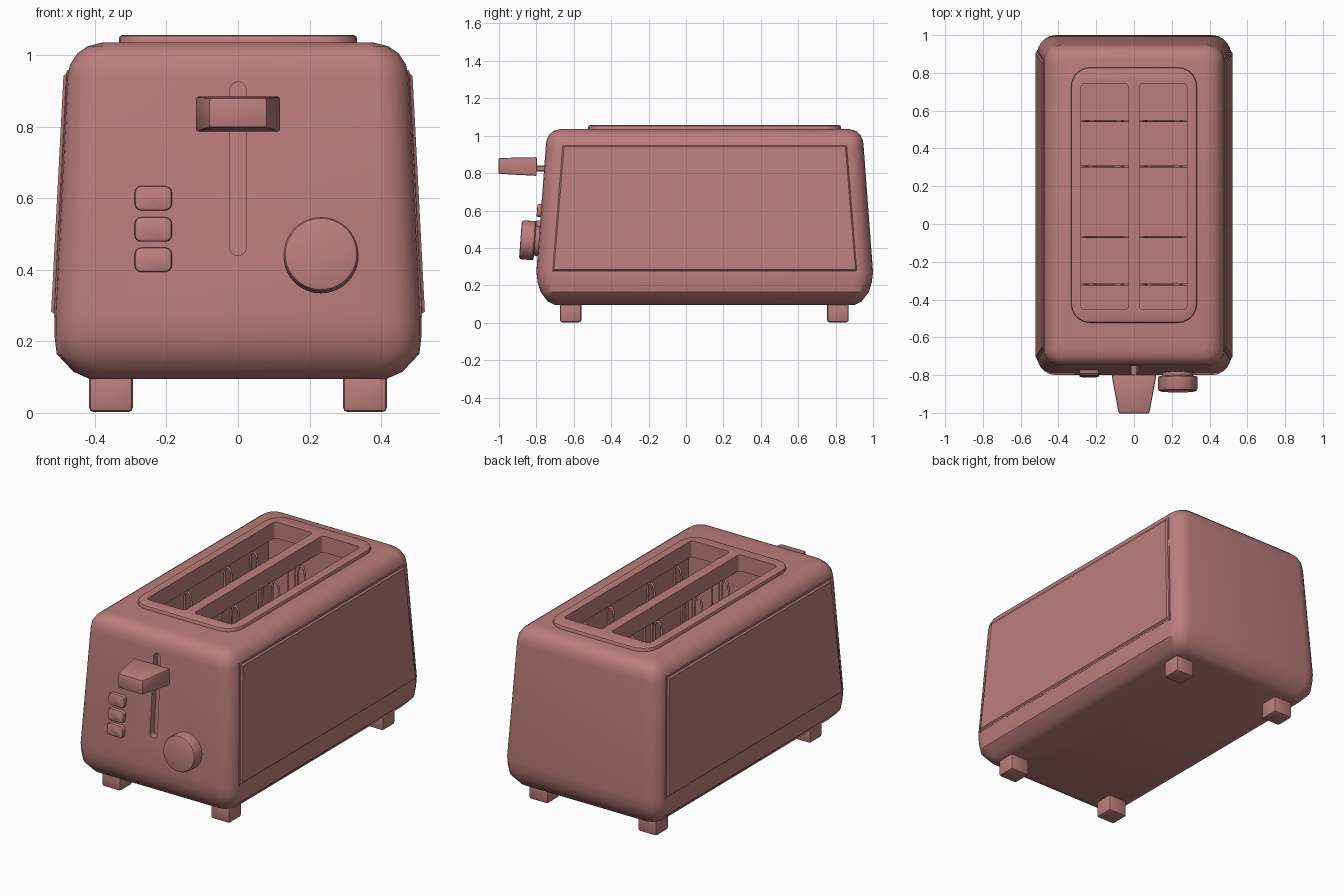
import bpy, bmesh, math
from mathutils import Vector, Matrix

if "Cube" in bpy.data.objects:
    bpy.data.objects.remove(bpy.data.objects["Cube"])

TILT = -math.radians(4.2)
mat = bpy.data.materials.new("dusty_red")
mat.diffuse_color = (0.50, 0.21, 0.20, 1)
mat.use_nodes = True
mat.node_tree.nodes["Principled BSDF"].inputs["Base Color"].default_value = mat.diffuse_color


def front_y(z):
    return -0.80 + (z - 0.27) * 0.0735


def side_x(z):
    return 0.513 - (z - 0.27) * 0.0522


def finish(name, bm, smooth=True):
    bmesh.ops.recalc_face_normals(bm, faces=bm.faces)
    me = bpy.data.meshes.new(name)
    bm.to_mesh(me)
    bm.free()
    ob = bpy.data.objects.new(name, me)
    bpy.context.collection.objects.link(ob)
    me.materials.append(mat)
    if smooth:
        smooth_shade(ob)
    return ob


def smooth_shade(ob):
    bpy.ops.object.select_all(action='DESELECT')
    ob.select_set(True)
    bpy.context.view_layer.objects.active = ob
    bpy.ops.object.shade_smooth_by_angle(angle=math.radians(35))


def rounded_rect(hx, hy, r, n=5):
    pts = []
    for i, (sx, sy) in enumerate([(1, 1), (-1, 1), (-1, -1), (1, -1)]):
        for k in range(n + 1):
            a = math.pi / 2 * (i + k / n)
            pts.append((sx * (hx - r) + r * math.cos(a), sy * (hy - r) + r * math.sin(a)))
    return pts


def loft(name, rings, smooth=True):
    bm = bmesh.new()
    vs = [[bm.verts.new(p) for p in ring] for ring in rings]
    n = len(vs[0])
    for a, b in zip(vs, vs[1:]):
        for i in range(n):
            bm.faces.new((a[i], a[(i + 1) % n], b[(i + 1) % n], b[i]))
    bm.faces.new(vs[0])
    bm.faces.new(vs[-1])
    return finish(name, bm, smooth)


def box(name, centre, size, bevel=0.0, segs=3, tilt=0.0, taper=None):
    bm = bmesh.new()
    bmesh.ops.create_cube(bm, size=1)
    for v in bm.verts:
        v.co = Vector(v.co[i] * size[i] for i in range(3))
        if taper and v.co.y < 0:
            v.co.x *= taper[0]
            v.co.z *= taper[1]
    if bevel:
        bmesh.ops.bevel(bm, geom=bm.edges[:], offset=bevel, segments=segs, profile=0.5, affect='EDGES')
    bm.transform(Matrix.Translation(centre) @ Matrix.Rotation(tilt, 4, 'X'))
    return finish(name, bm)


def cut(ob, cutter):
    bpy.context.view_layer.objects.active = ob
    m = ob.modifiers.new("cut", 'BOOLEAN')
    m.operation, m.solver, m.object = 'DIFFERENCE', 'EXACT', cutter
    bpy.ops.object.modifier_apply(modifier=m.name)


# Tapered body shell: z, half width, half depth, corner radius
profile = [(0.095, 0.415, 0.80, 0.05), (0.115, 0.46, 0.84, 0.07), (0.165, 0.507, 0.878, 0.09),
           (0.215, 0.513, 0.893, 0.10), (0.27, 0.513, 0.90, 0.10), (0.94, 0.478, 0.85, 0.09),
           (0.975, 0.469, 0.846, 0.085), (1.005, 0.449, 0.832, 0.075),
           (1.025, 0.42, 0.81, 0.06), (1.035, 0.38, 0.775, 0.05)]
body = loft("body", [[(x, y + 0.1, z) for x, y in rounded_rect(hx, hy, r)]
                     for z, hx, hy, r in profile])

# Raised rim plate around the bread slots
rim = loft("slot_rim", [[(x, y + 0.153, z) for x, y in rounded_rect(0.333 - d, 0.676 - d, 0.10 - d)]
                        for z, d in [(1.02, 0), (1.047, 0), (1.053, 0.003), (1.056, 0.01)]])

# Hollow inside, two bread slots, lever track
cutters = [box("cavity_cutter", (0, 0.13, 0.56), (0.78, 1.42, 0.80))]
for s in (-1, 1):
    ring = rounded_rect(0.125, 0.597, 0.018, 3)
    cutters.append(loft("slot_cutter", [[(x + s * 0.155, y + 0.145, z) for x, y in ring]
                                        for z in (0.9, 1.2)]))
track = [(x, z + 0.6825) for x, z in rounded_rect(0.023, 0.2425, 0.0229, 6)]
cutters.append(loft("track_cutter", [[(x, front_y(z) + d, z) for x, z in track] for d in (-0.1, 0.04)]))
for c in cutters:
    cut(body, c)
for c in cutters[1:3]:
    cut(rim, c)
for c in cutters:
    bpy.data.objects.remove(c)
smooth_shade(body)
smooth_shade(rim)

# Side panels, standing slightly proud of the body
for s, side in ((1, "right"), (-1, "left")):
    rings = []
    for off, d in [(-0.015, 0), (0.001, 0), (0.002, 0.009), (0.010, 0.016)]:
        lo, hi = 0.268 + d, 0.958 - d
        corners = [(-0.722 + d, lo), (0.922 - d, lo), (0.868 - d, hi), (-0.668 + d, hi)]
        rings.append([(s * (side_x(z) + off), y, z) for y, z in corners])
    loft(side + "_panel", rings, smooth=False)

# Feet
for sx in (-1, 1):
    for y, end in ((-0.617, "front"), (0.812, "back")):
        box(end + "_foot", (sx * 0.355, y, 0.055), (0.122, 0.115, 0.105), 0.012, 2)

# Lever handle and stem
box("lever_handle", (0, -0.90, 0.837), (0.238, 0.205, 0.10), 0.008, 2, math.radians(-1), (0.68, 0.84))
box("lever_stem", (0, -0.765, 0.825), (0.036, 0.10, 0.03), 0.004, 1)

# Three buttons
for z in (0.428, 0.513, 0.60):
    base = rounded_rect(0.052, 0.034, 0.018, 4)
    loft("button", [[(-0.237 + x * k, front_y(z + v * k) + d, z + v * k) for x, v in base]
                    for d, k in [(0.01, 1), (-0.014, 1), (-0.019, 0.96), (-0.021, 0.88)]])

# Browning knob, turned profile along the front face normal
knob_frame = Matrix.Translation((0.232, front_y(0.44), 0.437)) @ Matrix.Rotation(TILT, 4, 'X')
knob = [(0.02, 0.08), (-0.02, 0.08), (-0.02, 0.10), (-0.026, 0.105), (-0.088, 0.104),
        (-0.095, 0.100), (-0.098, 0.092)]
loft("knob", [[knob_frame @ Vector((r * math.cos(a * math.tau / 40), d, r * math.sin(a * math.tau / 40)))
               for a in range(40)] for d, r in knob])

# Wire bread guards inside each slot
half = [(0.145, 0.80), (0.145, 0.92), (0.137, 0.945), (0.122, 0.953), (0.107, 0.94),
        (0.10, 0.90), (0.095, 0.32), (0.085, 0.30)]
path = half + [(-x, z) for x, z in reversed(half)]
for s in (-1, 1):
    for y in (-0.32, -0.07, 0.305, 0.545):
        cu = bpy.data.curves.new("bread_guard", 'CURVE')
        cu.dimensions = '3D'
        cu.bevel_depth, cu.bevel_resolution, cu.use_fill_caps = 0.006, 1, True
        sp = cu.splines.new('POLY')
        sp.points.add(len(path) - 1)
        for p, (x, z) in zip(sp.points, path):
            p.co = (x + s * 0.155, y, z, 1)
        cu.materials.append(mat)
        bpy.context.collection.objects.link(bpy.data.objects.new("bread_guard", cu))
